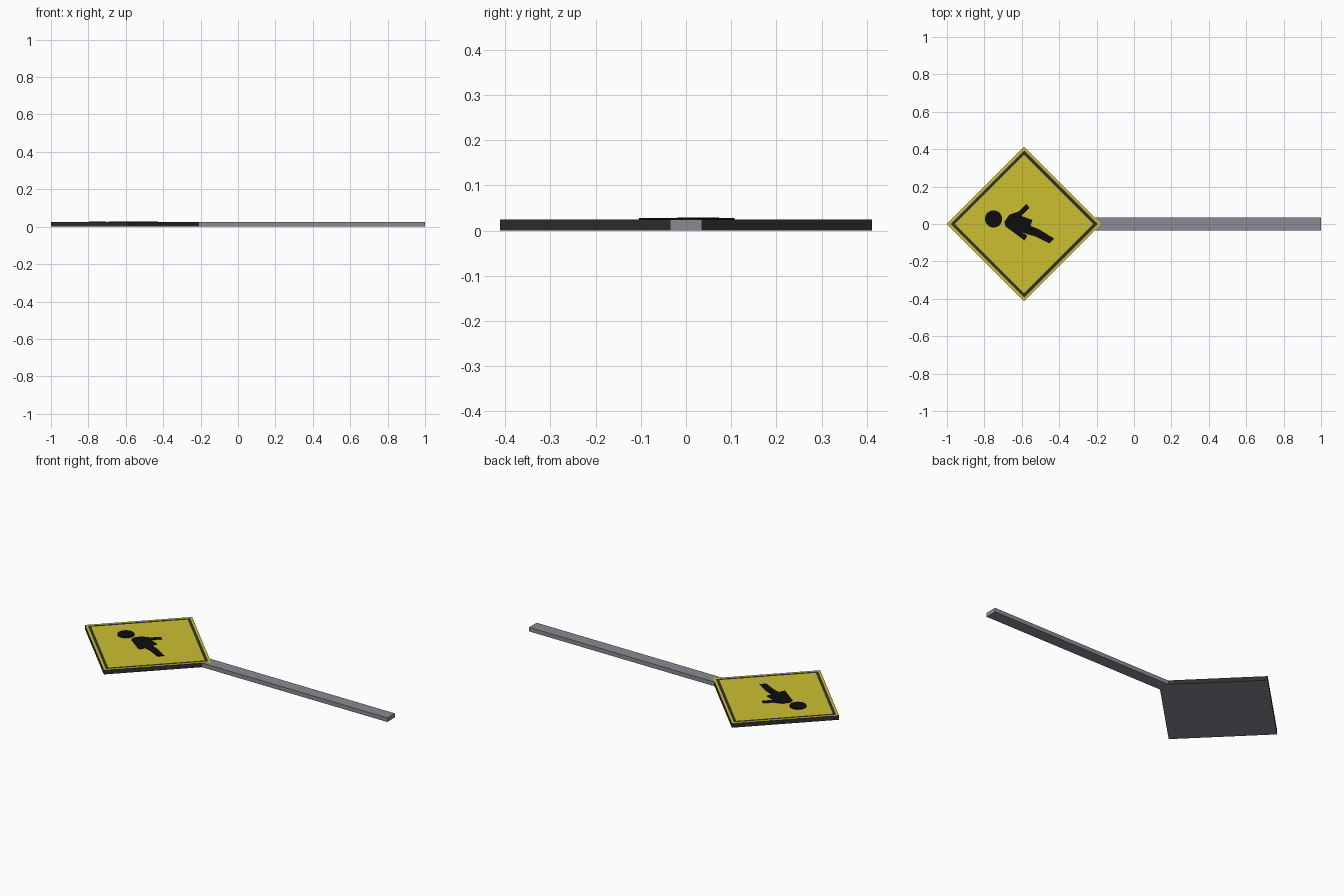
import bpy, bmesh, math
from mathutils import Vector

if "Cube" in bpy.data.objects:
    bpy.data.objects.remove(bpy.data.objects["Cube"])


def material(name, rgb):
    m = bpy.data.materials.new(name)
    m.diffuse_color = (*rgb, 1)
    m.use_nodes = True
    m.node_tree.nodes["Principled BSDF"].inputs["Base Color"].default_value = m.diffuse_color
    return m


yellow = material("sign yellow", (0.60, 0.53, 0.03))
dark = material("dark edge", (0.03, 0.03, 0.032))
grey = material("metal grey", (0.25, 0.26, 0.29))
black = material("figure black", (0.004, 0.004, 0.004))

CX, HALF, TOP = -0.588, 0.412, 0.025


def diamond(half):
    return [(CX + half, 0), (CX, half), (CX - half, 0), (CX, -half)]


def prism(name, outline, z0, z1, mats):
    """Extrude a counter-clockwise outline from z0 to z1."""
    bm = bmesh.new()
    base = bm.faces.new([bm.verts.new((x, y, z0)) for x, y in outline])
    ext = bmesh.ops.extrude_face_region(bm, geom=[base], use_keep_orig=True)
    for v in ext["geom"]:
        if isinstance(v, bmesh.types.BMVert):
            v.co.z = z1
    bmesh.ops.recalc_face_normals(bm, faces=bm.faces[:])
    return finish(name, bm, mats)


def finish(name, bm, mats):
    me = bpy.data.meshes.new(name)
    bm.to_mesh(me)
    bm.free()
    for m in mats:
        me.materials.append(m)
    ob = bpy.data.objects.new(name, me)
    bpy.context.collection.objects.link(ob)
    return ob


# Sign panel: yellow face, dark sides, grey back
panel = prism("sign_panel", diamond(HALF), 0, TOP, [yellow, dark, grey])
bm = bmesh.new()
bm.from_mesh(panel.data)
bm.normal_update()
for f in bm.faces:
    f.material_index = 0 if f.normal.z > 0.5 else 2 if f.normal.z < -0.5 else 1

# Border line: two insets of the yellow face, the ring between them dark
top = next(f for f in bm.faces if f.normal.z > 0.5)
for gap, index in ((0.019, 0), (0.022, 1)):
    ring = bmesh.ops.inset_region(bm, faces=[top], thickness=gap * math.sqrt(0.5),
                                  use_even_offset=True)
    for f in ring["faces"]:
        f.material_index = index
bm.to_mesh(panel.data)
bm.free()

# Post
prism("post", [(-0.215, -0.035), (1, -0.035), (1, 0.035), (-0.215, 0.035)],
      0.0, TOP - 0.0005, [grey])

# Walking figure: round head and a flat body silhouette
head = [(-0.751 + 0.046 * math.cos(i * math.tau / 20),
         0.027 + 0.046 * math.sin(i * math.tau / 20)) for i in range(20)]
prism("figure_head", head, TOP, TOP + 0.004, [black])

body = [(-0.693, 0.012), (-0.666, 0.05), (-0.618, 0.066), (-0.575, 0.107),
        (-0.559, 0.087), (-0.602, 0.043), (-0.543, 0.022), (-0.553, -0.01),
        (-0.505, -0.03), (-0.427, -0.078), (-0.452, -0.104), (-0.527, -0.067),
        (-0.602, -0.045), (-0.57, -0.062), (-0.586, -0.088), (-0.65, -0.04),
        (-0.687, -0.013)]
prism("figure_body", body[::-1], TOP, TOP + 0.003, [black])
